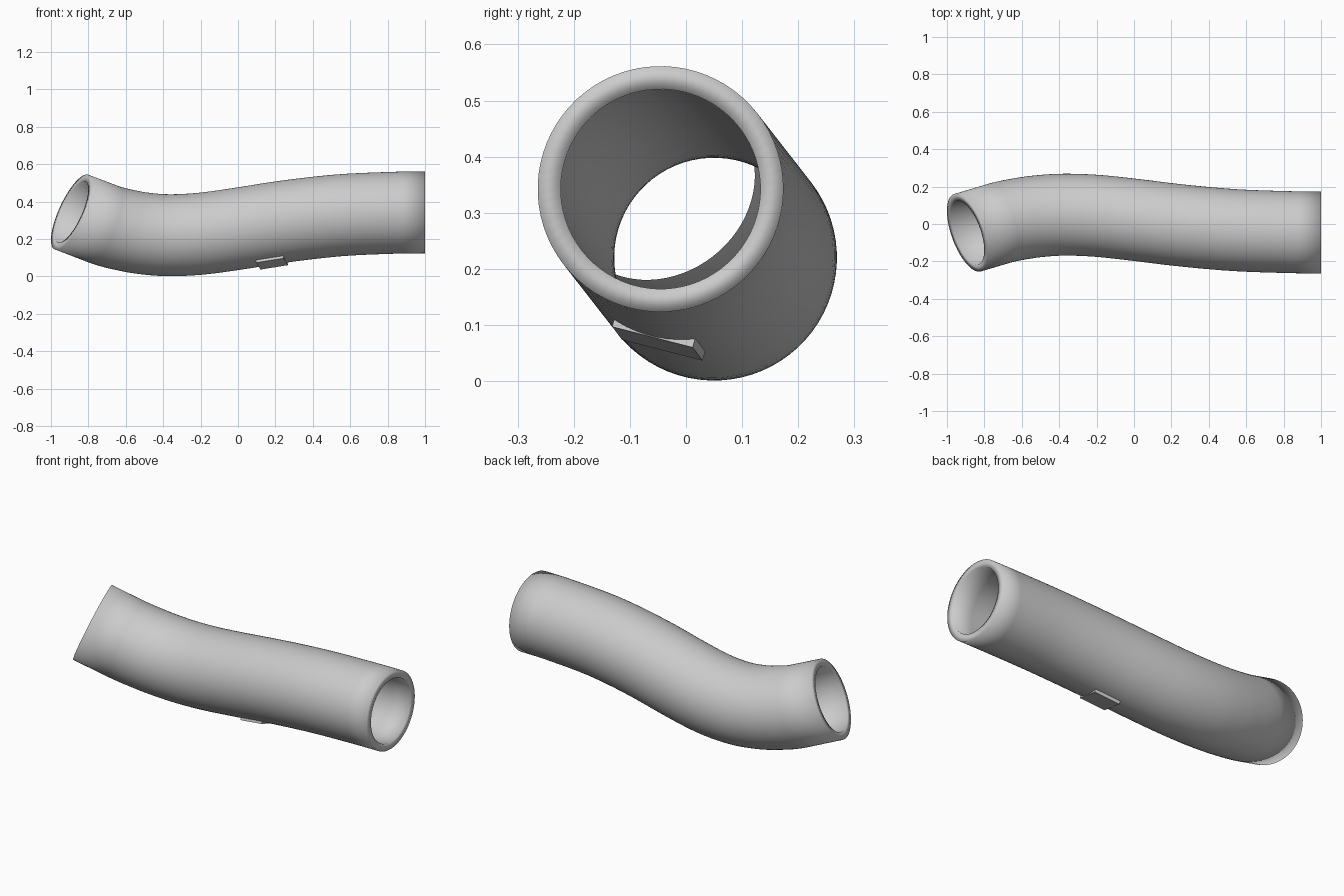
import bpy, bmesh, math
from mathutils import Vector, Matrix

cube = bpy.data.objects.get("Cube")
if cube:
    bpy.data.objects.remove(cube)

OUTER, INNER, SEGMENTS, STEPS = 0.219, 0.178, 72, 4
BEND_BASE = Vector((0, 0.05, 0.22))
BEND_DIR = Vector((0, -0.615, 0.789))   # the whole bend lies in one tilted plane

grey = bpy.data.materials.new("light_grey")
grey.use_nodes = True
colour = (0.6, 0.6, 0.6, 1)
grey.diffuse_color = colour
grey.node_tree.nodes["Principled BSDF"].inputs["Base Color"].default_value = colour


def make_object(name, bm):
    bmesh.ops.recalc_face_normals(bm, faces=bm.faces)
    mesh = bpy.data.meshes.new(name)
    bm.to_mesh(mesh)
    bm.free()
    mesh.materials.append(grey)
    obj = bpy.data.objects.new(name, mesh)
    bpy.context.collection.objects.link(obj)
    return obj


def spline(a, b, c, d, t):
    return 0.5 * (2 * b + (c - a) * t + (2 * a - 5 * b + 4 * c - d) * t * t
                  + (3 * b - a - 3 * c + d) * t ** 3)


# Centreline: distance along x and offset within the bend plane
bend = [(-0.89, 0.157), (-0.71, 0.07), (-0.6, 0.034), (-0.5, 0.012), (-0.37, 0),
        (-0.2, 0.01), (0, 0.044), (0.2, 0.084), (0.4, 0.117), (0.6, 0.14),
        (0.88, 0.154), (1, 0.155)]
knots = [BEND_BASE + BEND_DIR * s + Vector((x, 0, 0)) for x, s in bend]
path = [knots[0]]
for i in range(1, len(knots) - 2):
    path += [spline(*knots[i - 1:i + 3], k / STEPS) for k in range(STEPS)]
path += knots[-2:]

# Direction of the tube at each station; both ends are cut at fixed angles
tangents = [(path[min(i + 1, len(path) - 1)] - path[max(i - 1, 0)]).normalized()
            for i in range(len(path))]
tangents[0] = (Vector((1, 0, 0)) - BEND_DIR * 0.58).normalized()
tangents[-1] = Vector((1, 0, 0))
side = Vector((1, 0, 0)).cross(BEND_DIR).normalized()

# Tube: outer wall, rims and inner wall as one closed skin
bm = bmesh.new()


def ring(i, radius):
    up = side.cross(tangents[i]).normalized()
    angles = [2 * math.pi * k / SEGMENTS for k in range(SEGMENTS)]
    return [bm.verts.new(path[i] + radius * (side * math.cos(a) + up * math.sin(a)))
            for a in angles]


stations = range(len(path))
rings = [ring(i, OUTER) for i in stations] + [ring(i, INNER) for i in reversed(stations)]
for i, here in enumerate(rings):
    following = rings[(i + 1) % len(rings)]
    for k in range(SEGMENTS):
        n = (k + 1) % SEGMENTS
        bm.faces.new((here[k], here[n], following[n], following[k]))
tube = make_object("curved_tube", bm)
tube.data.shade_smooth()

# Small flat pad set into the underside
along = Vector((1, -0.12, 0.16)).normalized()
down = Vector((0, -0.25, -0.97))
down = (down - along * down.dot(along)).normalized()
across = down.cross(along)
centre = Vector((0.155, 0.008, 0.279)) + down * 0.211
frame = Matrix((along, across, down)).transposed().to_4x4()
bm = bmesh.new()
bmesh.ops.create_cube(bm, size=1, matrix=Matrix.Translation(centre) @ frame
                      @ Matrix.Diagonal((0.15, 0.15, 0.022, 1)))
make_object("underside_pad", bm)
